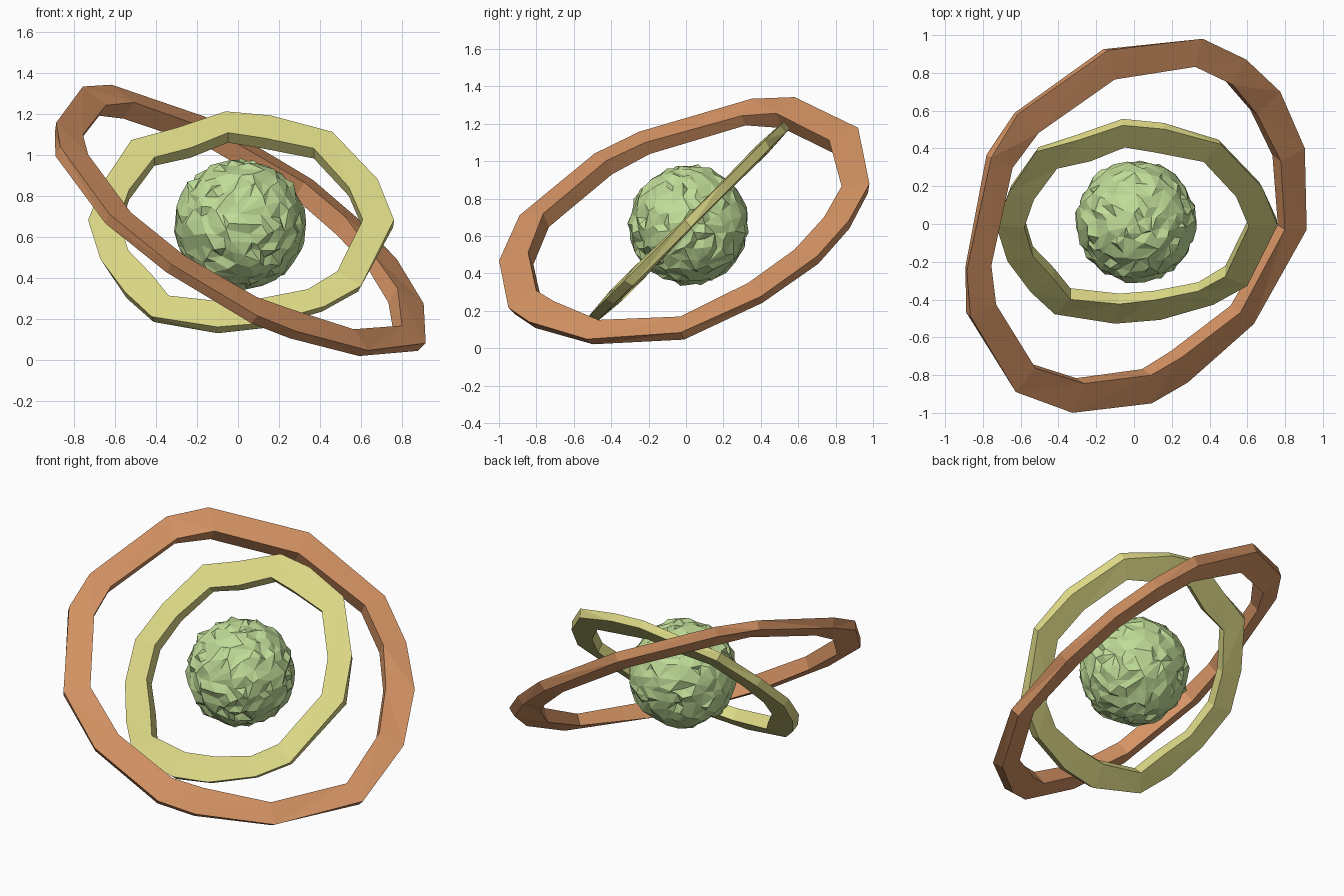
import bpy
import bmesh
import random
from mathutils import Vector, noise

random.seed(4)

default = bpy.data.objects.get("Cube")
if default:
    bpy.data.objects.remove(default, do_unlink=True)


def make_material(name, colour):
    mat = bpy.data.materials.new(name)
    mat.use_nodes = True
    mat.diffuse_color = (*colour, 1)
    mat.node_tree.nodes["Principled BSDF"].inputs["Base Color"].default_value = (*colour, 1)
    return mat


def finish(bm, name, mat):
    bmesh.ops.recalc_face_normals(bm, faces=bm.faces)
    mesh = bpy.data.meshes.new(name)
    bm.to_mesh(mesh)
    bm.free()
    mesh.materials.append(mat)
    obj = bpy.data.objects.new(name, mesh)
    bpy.context.collection.objects.link(obj)
    return obj


def rough_ring(name, mat, outline, centre, normal, inner, half_rim, half_inner):
    """Faceted band: a plan outline dropped onto a tilted plane, given a box section."""
    centre, normal = Vector(centre), Vector(normal).normalized()
    bm = bmesh.new()
    loops = []
    for x, y in outline:
        z = -(normal.x * x + normal.y * y) / normal.z
        spoke = Vector((x, y, z))
        hole = spoke * (inner + random.uniform(-0.02, 0.02))
        rim = spoke * random.uniform(0.97, 1)
        up, down = normal * half_rim, normal * half_inner
        wobble = random.uniform(0.7, 1.2)
        section = (spoke + up, rim - up, hole - down * wobble, hole + down * wobble)
        loops.append([bm.verts.new(centre + p) for p in section])
    # Bridge neighbouring sections with alternating triangle diagonals
    for i, a in enumerate(loops):
        b = loops[(i + 1) % len(loops)]
        for j in range(4):
            k = (j + 1) % 4
            quad = [a[j], b[j], b[k], a[k]]
            if random.random() < 0.5:
                quad = quad[1:] + quad[:1]
            bm.faces.new(quad[:3])
            bm.faces.new((quad[0], quad[2], quad[3]))
    return finish(bm, name, mat)


green = make_material("soft green", (0.52, 0.71, 0.31))
yellow = make_material("pale yellow", (0.72, 0.69, 0.24))
orange = make_material("clay orange", (0.68, 0.30, 0.13))

# Rocky core: crumpled ball thinned into uneven facets
bm = bmesh.new()
bmesh.ops.create_icosphere(bm, subdivisions=4, radius=0.315)
for v in bm.verts:
    v.co += noise.noise_vector(v.co * 19) * 0.02
    v.co += Vector([random.uniform(-1, 1) for _ in range(3)]) * 0.009
core = finish(bm, "rocky_core", green)
core.location = (0.01, 0.015, 0.66)
thin = core.modifiers.new("uneven facets", "DECIMATE")
thin.ratio = 0.6

# Inner ring, tilted about the side-to-side axis
inner_outline = [
    (-.06, .54), (-.3, .46), (-.52, .4), (-.66, .19), (-.73, .01), (-.67, -.18),
    (-.55, -.34), (-.42, -.46), (-.1, -.51), (.14, -.49), (.42, -.41), (.6, -.31),
    (.76, .01), (.68, .21), (.46, .44), (.16, .52)]
rough_ring("inner_ring", yellow, inner_outline, (0, 0, 0.655), (0, -1, 1), 0.79, 0.025, 0.036)

# Outer ring, tilted towards the front and left
outer_outline = [
    (.35, .99), (-.15, .93), (-.63, .59), (-.77, .36), (-.9, -.24), (-.88, -.48),
    (-.64, -.88), (-.34, -.99), (.08, -.94), (.27, -.83), (.62, -.52), (.9, -.02),
    (.89, .41), (.76, .71), (.58, .88)]
rough_ring("outer_ring", orange, outer_outline, (0, 0, 0.655), (.512, -.342, .788), 0.85, 0.028, 0.045)
